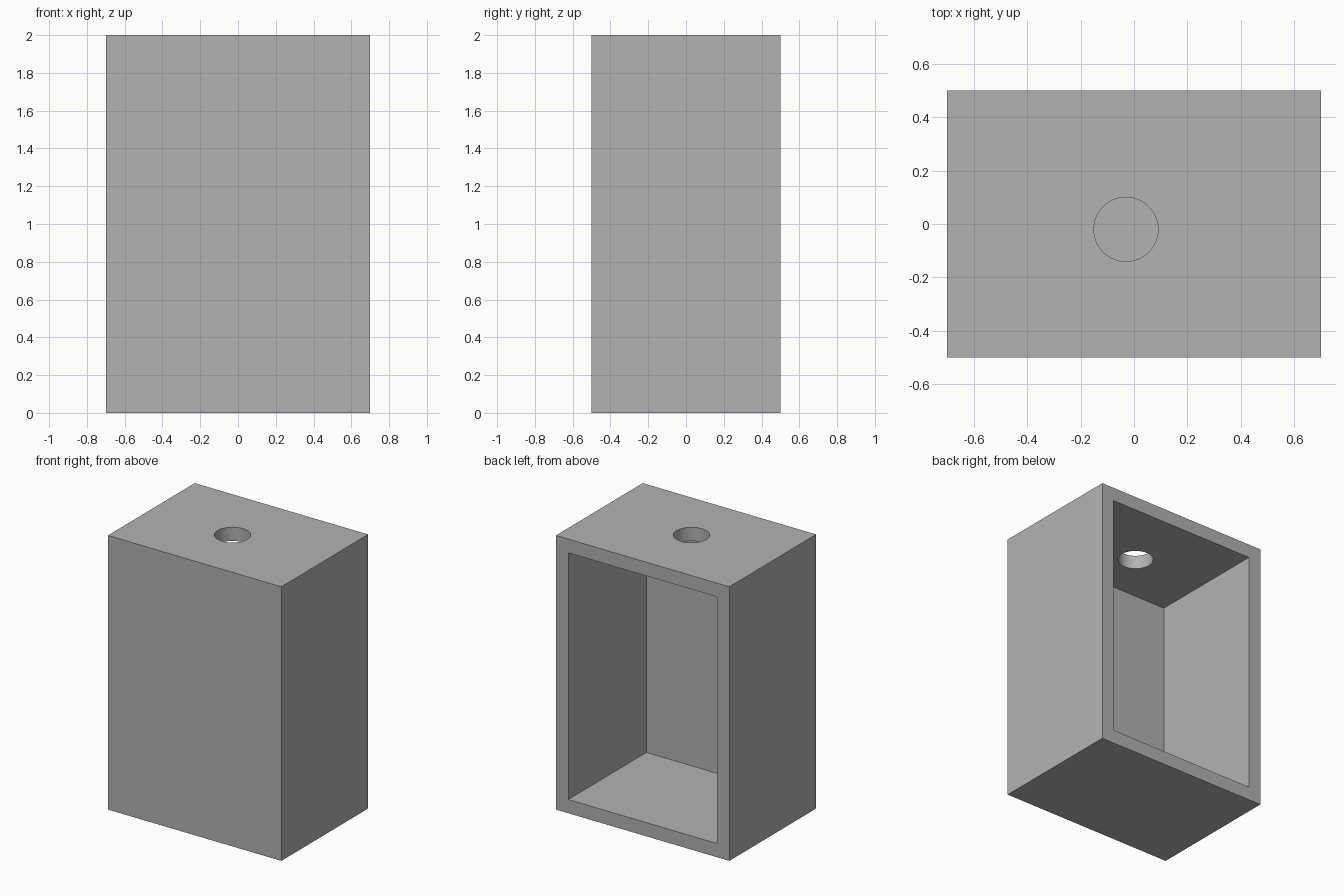
import bpy
import bmesh
from math import radians

WIDTH, DEPTH, HEIGHT, WALL = 1.4, 1.0, 2.0, 0.1
HOLE_X, HOLE_Y, HOLE_RADIUS = -0.03, -0.02, 0.12

default_cube = bpy.data.objects.get("Cube")
if default_cube:
    bpy.data.objects.remove(default_cube, do_unlink=True)

# One plain grey material
grey = bpy.data.materials.new("plain grey")
grey.use_nodes = True
colour = (0.448, 0.448, 0.448, 1)
grey.diffuse_color = colour
grey.node_tree.nodes["Principled BSDF"].inputs["Base Color"].default_value = colour


def add_box(name, size, location):
    bpy.ops.mesh.primitive_cube_add(size=1, location=location)
    box = bpy.context.object
    box.name = name
    box.scale = size
    bpy.ops.object.transform_apply(location=True, rotation=False, scale=True)
    return box


# Outer box
case = add_box("open_back_case", (WIDTH, DEPTH, HEIGHT), (0, 0, HEIGHT / 2))
case.data.materials.append(grey)

# Cavity: inset the back face and push it in to the front wall
bm = bmesh.new()
bm.from_mesh(case.data)
back = max(bm.faces, key=lambda f: f.calc_center_median().y)
bmesh.ops.inset_region(bm, faces=[back], thickness=WALL, use_even_offset=True)
pushed = bmesh.ops.extrude_discrete_faces(bm, faces=[back])["faces"]
bmesh.ops.translate(bm, verts=pushed[0].verts, vec=(0, WALL - DEPTH, 0))
bmesh.ops.recalc_face_normals(bm, faces=bm.faces)
bm.to_mesh(case.data)
bm.free()

# Round hole through the top wall
bpy.ops.mesh.primitive_cylinder_add(vertices=64, radius=HOLE_RADIUS, depth=WALL * 3,
                                    location=(HOLE_X, HOLE_Y, HEIGHT - WALL / 2))
cutter = bpy.context.object
cutter.name = "hole_cutter"
cutter.hide_render = True
cutter.data.materials.append(grey)

cut = case.modifiers.new("top hole", "BOOLEAN")
cut.operation = "DIFFERENCE"
cut.solver = "EXACT"
cut.object = cutter

bpy.ops.object.select_all(action="DESELECT")
case.select_set(True)
bpy.context.view_layer.objects.active = case
bpy.ops.object.modifier_apply(modifier=cut.name)
bpy.data.objects.remove(cutter, do_unlink=True)
bpy.ops.object.shade_smooth_by_angle(angle=radians(30))
